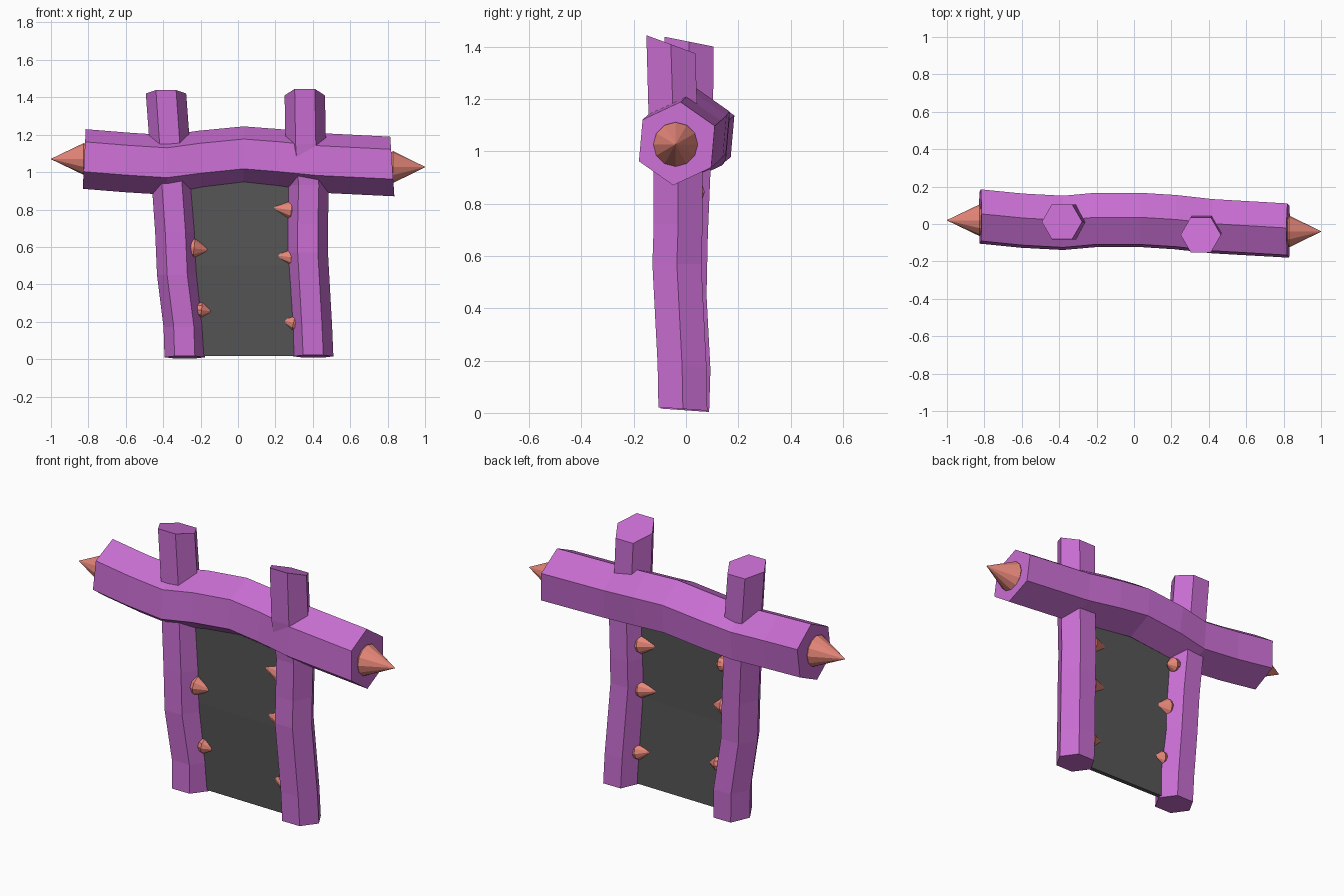
import bpy, bmesh
from math import cos, sin, pi, radians
from mathutils import Vector

if "Cube" in bpy.data.objects:
    bpy.data.objects.remove(bpy.data.objects["Cube"])


def material(name, rgb):
    m = bpy.data.materials.new(name)
    m.diffuse_color = (*rgb, 1)
    m.use_nodes = True
    m.node_tree.nodes["Principled BSDF"].inputs["Base Color"].default_value = m.diffuse_color
    return m


PURPLE = material("purple_wood", (0.58, 0.155, 0.64))
SALMON = material("salmon_spike", (0.79, 0.24, 0.19))
DARK = material("dark_panel", (0.09, 0.09, 0.09))


def loft(name, rings, mat):
    """Skin a list of equal-sized point rings and cap both ends."""
    bm = bmesh.new()
    loops = [[bm.verts.new(p) for p in ring] for ring in rings]
    n = len(loops[0])
    for a, b in zip(loops, loops[1:]):
        for i in range(n):
            j = (i + 1) % n
            bm.faces.new((a[i], a[j], b[j], b[i]))
    bm.faces.new(loops[0])
    bm.faces.new(loops[-1])
    bmesh.ops.recalc_face_normals(bm, faces=bm.faces)
    me = bpy.data.meshes.new(name)
    bm.to_mesh(me)
    bm.free()
    me.materials.append(mat)
    ob = bpy.data.objects.new(name, me)
    bpy.context.collection.objects.link(ob)
    return ob


def post(name, path, r=0.108):
    """Upright hexagonal log; each entry is x, y, z, slope of the cut along y."""
    rings = []
    for x, y, z, slope in path:
        ring = []
        for k in range(6):
            dx, dy = r * cos(k * pi / 3), r * sin(k * pi / 3)
            ring.append((x + dx, y + dy, z + slope * dy))
        rings.append(ring)
    return loft(name, rings, PURPLE)


def beam(name, path, r=0.16):
    """Sideways hexagonal log; each entry is x, y, z, lean of the cut along z."""
    rings = []
    for x, y, z, lean in path:
        ring = []
        for k in range(6):
            a = radians(85 + 60 * k)
            dy, dz = r * cos(a), r * sin(a)
            ring.append((x + lean * dz, y + dy, z + dz))
        rings.append(ring)
    return loft(name, rings, PURPLE)


def spike(name, base, tip, r, back, n=10):
    """Pointed stud: cone in front, rounded taper behind the widest ring."""
    base, tip = Vector(base), Vector(tip)
    d = (tip - base).normalized()
    u = d.cross(Vector((0, 0, 1))).normalized()
    v = d.cross(u)
    profile = [(base - d * back, r * 0.55), (base - d * back * 0.4, r * 0.88),
               (base, r), (tip, 0.001)]
    rings = [[c + (u * cos(2 * pi * k / n) + v * sin(2 * pi * k / n)) * s
              for k in range(n)] for c, s in profile]
    return loft(name, rings, SALMON)


# Posts running up through the beam
post("left_post", [(-0.285, -0.005, 0.01, -0.07), (-0.29, 0.0, 0.17, -0.05),
                   (-0.325, -0.015, 0.45, 0), (-0.335, -0.01, 0.68, 0),
                   (-0.352, 0.0, 0.92, 0), (-0.365, 0.01, 1.15, 0),
                   (-0.385, 0.012, 1.42, -0.2)])
post("right_post", [(0.402, -0.012, 0.015, -0.07), (0.395, -0.015, 0.18, -0.05),
                    (0.373, -0.035, 0.57, 0), (0.373, -0.03, 0.72, 0),
                    (0.378, -0.03, 0.93, 0), (0.362, -0.05, 1.15, 0),
                    (0.357, -0.058, 1.41, -0.37)])

# Crooked crossbeam
beam("crossbeam", [(-0.822, 0.04, 1.07, 0.05), (-0.6, 0.018, 1.052, 0.05),
                   (-0.38, 0.006, 1.038, 0), (-0.2, 0.022, 1.062, -0.05),
                   (0.03, 0.022, 1.085, 0), (0.22, 0.01, 1.07, 0.05),
                   (0.42, -0.012, 1.05, 0), (0.825, -0.035, 1.03, -0.07)])

# Big spikes on the beam ends
spike("left_end_spike", (-0.825, 0.02, 1.07), (-1.0, 0.02, 1.07), 0.085, 0.05, 12)
spike("right_end_spike", (0.83, -0.04, 1.027), (1.0, -0.04, 1.027), 0.085, 0.05, 12)

# Small spikes on the inner sides of the posts
studs = {
    "left": [(-0.245, 0.03, 0.845, -0.205, 0.835, 0.042),
             (-0.235, -0.015, 0.592, -0.15, 0.583, 0.054),
             (-0.195, -0.01, 0.262, -0.132, 0.255, 0.043)],
    "right": [(0.285, -0.02, 0.797, 0.172, 0.812, 0.052),
              (0.285, -0.02, 0.545, 0.18, 0.557, 0.047),
              (0.297, -0.01, 0.195, 0.22, 0.212, 0.044)],
}
for side, rows in studs.items():
    for i, (x, y, z, tx, tz, r) in enumerate(rows, 1):
        spike(f"{side}_post_spike_{i}", (x, y, z), (tx, y, tz), r, 0.05)

# Dark panel filling the doorway, following the posts
loft("door_panel", [[(xl, yl - 0.012, z), (xr, yr - 0.012, z),
                     (xr, yr + 0.012, z), (xl, yl + 0.012, z)]
                    for xl, yl, xr, yr, z in
                    [(-0.28, 0.0, 0.39, -0.012, 0.018), (-0.32, -0.01, 0.37, -0.03, 0.5),
                     (-0.34, 0.0, 0.37, -0.02, 1.0)]], DARK)
